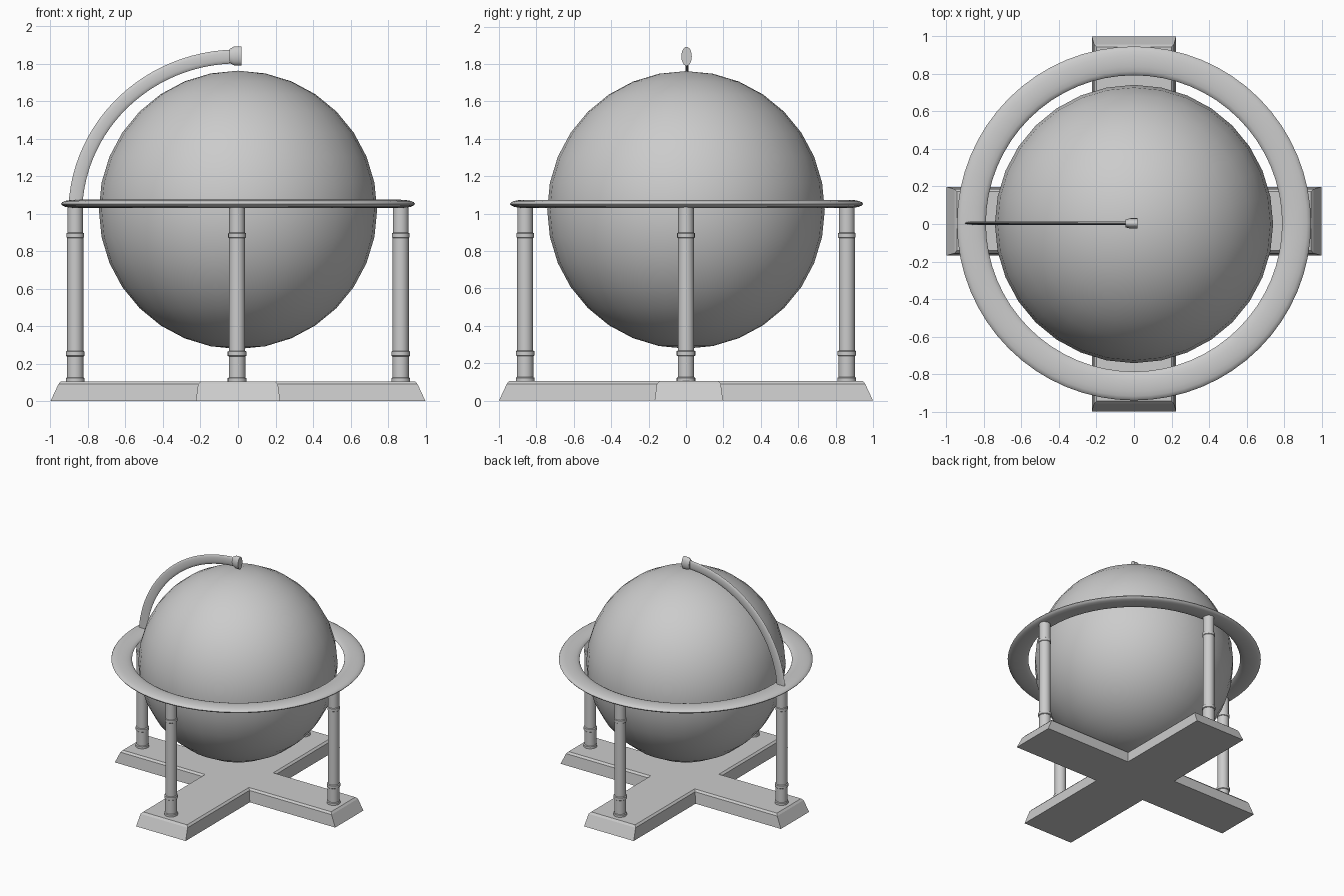
import bpy, math

if "Cube" in bpy.data.objects:
    bpy.data.objects.remove(bpy.data.objects["Cube"])

grey = bpy.data.materials.new("plain grey")
grey.diffuse_color = (0.6, 0.6, 0.6, 1)
grey.use_nodes = True
grey.node_tree.nodes["Principled BSDF"].inputs["Base Color"].default_value = grey.diffuse_color


def make(name, verts, faces, angle=35):
    me = bpy.data.meshes.new(name)
    me.from_pydata(verts, [], faces)
    me.materials.append(grey)
    ob = bpy.data.objects.new(name, me)
    bpy.context.collection.objects.link(ob)
    bpy.ops.object.select_all(action='DESELECT')
    ob.select_set(True)
    bpy.context.view_layer.objects.active = ob
    bpy.ops.object.mode_set(mode='EDIT')
    bpy.ops.mesh.select_all(action='SELECT')
    bpy.ops.mesh.normals_make_consistent(inside=False)
    bpy.ops.object.mode_set(mode='OBJECT')
    if angle:
        bpy.ops.object.shade_smooth_by_angle(angle=math.radians(angle))
    return ob


def loft(name, loops, closed=False, angle=35):
    """Skin equal-length vertex loops; cap the ends unless closed."""
    n, m = len(loops[0]), len(loops)
    faces = []
    for i in range(m if closed else m - 1):
        j = (i + 1) % m
        for k in range(n):
            l = (k + 1) % n
            faces.append((i * n + k, i * n + l, j * n + l, j * n + k))
    if not closed:
        faces += [tuple(range(n))[::-1], tuple(range((m - 1) * n, m * n))]
    return make(name, [v for lp in loops for v in lp], faces, angle)


def angles(n):
    return [2 * math.pi * i / n for i in range(n)]


# Cross-shaped base with sloped ends and chamfered top
def cross(end, side, z):
    x, y0, y1, e = 0.225 - side, -0.168 + side, 0.198 - side, 1 - end
    pts = [(-x, -e), (x, -e), (x, y0), (e, y0), (e, y1), (x, y1),
           (x, e), (-x, e), (-x, y1), (-e, y1), (-e, y0), (-x, y0)]
    return [(px, py, z) for px, py in pts]


loft("cross_base", [cross(0, 0, 0), cross(0.042, 0.012, 0.09),
                    cross(0.055, 0.026, 0.105)], angle=0)

# Four turned legs
profile = [(0.050, 0.10), (0.050, 0.122), (0.044, 0.126), (0.044, 0.238),
           (0.050, 0.242), (0.050, 0.264), (0.043, 0.268), (0.043, 0.870),
           (0.047, 0.873), (0.047, 0.895), (0.042, 0.898), (0.042, 1.05)]
for name, cx, cy in (("left_leg", -0.868, 0), ("right_leg", 0.868, 0),
                     ("front_leg", -0.005, -0.86), ("back_leg", -0.005, 0.86)):
    loft(name, [[(cx + r * math.cos(a), cy + r * math.sin(a), z) for a in angles(20)]
                for r, z in profile])

# Flat horizon ring with an oval section
loops = []
for t in angles(64):
    loops.append([((0.867 + 0.077 * math.cos(a)) * math.cos(t),
                   (0.867 + 0.077 * math.cos(a)) * math.sin(t) + 0.003,
                   1.052 + 0.022 * math.sin(a)) for a in angles(16)])
loft("horizon_ring", loops, closed=True, angle=60)

# Globe ball
bpy.ops.mesh.primitive_uv_sphere_add(segments=32, ring_count=16, radius=0.742,
                                     location=(0, 0, 1.02))
globe = bpy.context.object
globe.name = "globe"
globe.data.materials.append(grey)
bpy.ops.object.shade_smooth()

# Thin quarter-arc arm rising from the ring
loops = []
for i in range(25):
    t = math.radians(2.5 + 86 * i / 24)
    loop = []
    for a in angles(12):
        d = 0.037 * math.cos(a)
        loop.append((-(0.868 + d) * math.cos(t), 0.005 + 0.009 * math.sin(a),
                     1.0 + (0.838 + d) * math.sin(t)))
    loops.append(loop)
loft("meridian_arm", loops, angle=50)

# Oval cap at the end of the arm
loft("arm_cap", [[(x, 0.003 + 0.028 * s * math.cos(a), 1.841 + 0.051 * s * math.sin(a))
                  for a in angles(20)]
                 for x, s in ((-0.045, 0.72), (-0.022, 0.98), (-0.015, 1), (0.018, 1))])
